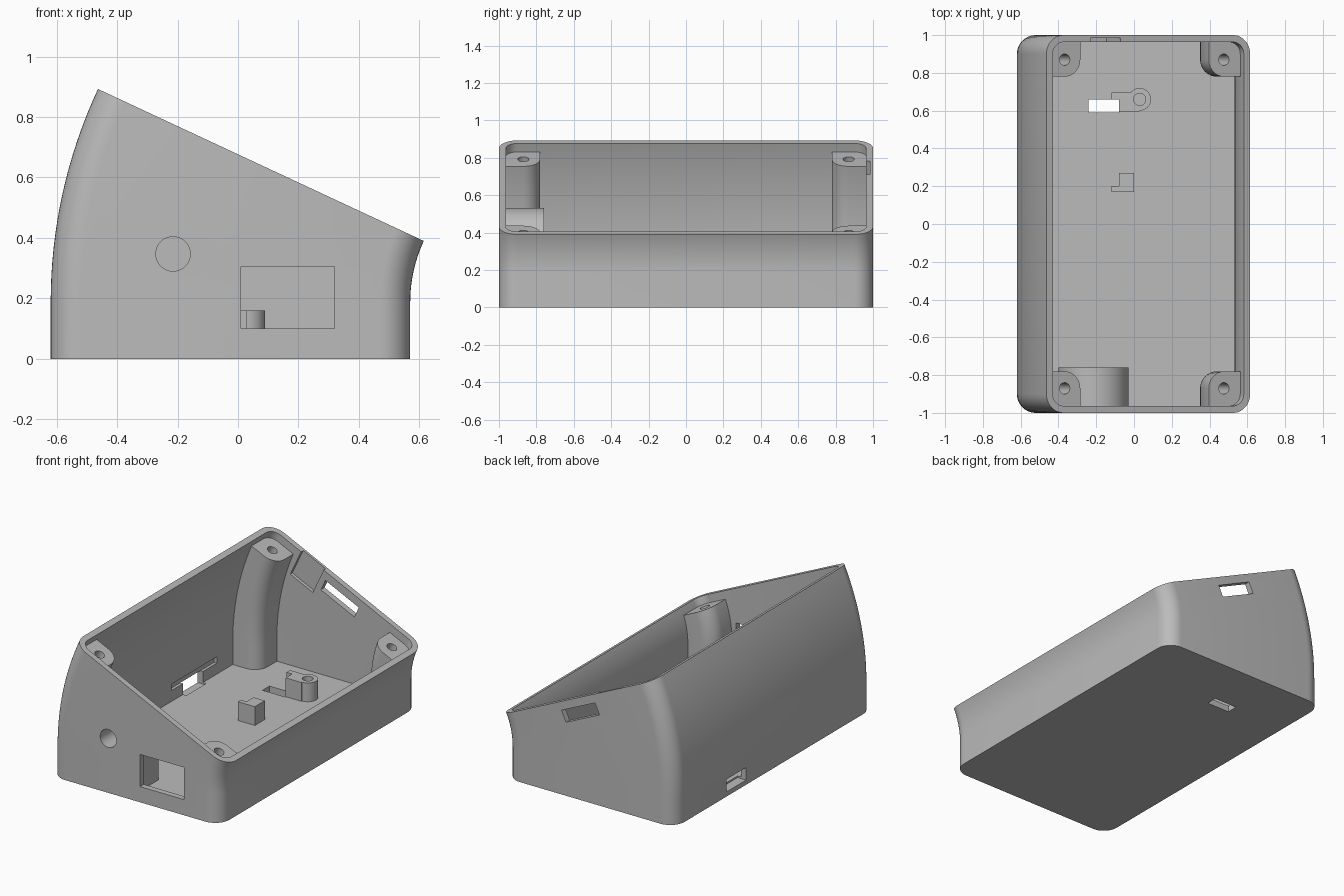
import bpy, bmesh
from math import sin, cos, asin, pi, radians
from mathutils import Matrix, Vector

if "Cube" in bpy.data.objects:
    bpy.data.objects.remove(bpy.data.objects["Cube"])

# Main dimensions: a rounded box that bends about a pivot beyond its low side
X0, X1, Y = -0.62, 0.57, 1.0
PIVOT_X, PIVOT_Z = 1.05, 0.187
TILT = radians(25)
WALL, FLOOR = 0.037, 0.04

grey = bpy.data.materials.new("grey plastic")
grey.use_nodes = True
grey.diffuse_color = (0.5, 0.5, 0.5, 1)
grey.node_tree.nodes["Principled BSDF"].inputs["Base Color"].default_value = (0.5, 0.5, 0.5, 1)


def make(name, bm):
    bmesh.ops.recalc_face_normals(bm, faces=bm.faces)
    mesh = bpy.data.meshes.new(name)
    bm.to_mesh(mesh)
    bm.free()
    mesh.materials.append(grey)
    ob = bpy.data.objects.new(name, mesh)
    bpy.context.collection.objects.link(ob)
    return ob


def loft(name, rings):
    bm = bmesh.new()
    loops = [[bm.verts.new(p) for p in ring] for ring in rings]
    n = len(loops[0])
    for a, b in zip(loops, loops[1:]):
        for i in range(n):
            j = (i + 1) % n
            bm.faces.new((a[i], a[j], b[j], b[i]))
    bm.faces.new(loops[0])
    bm.faces.new(loops[-1])
    return make(name, bm)


def bent_sweep(name, outline, bottom, drop=0.0, steps=16):
    """Sweep a plan outline straight up, then around the pivot to the tilted rim."""
    rings = [[(x, y, bottom) for x, y in outline]]
    for k in range(steps + 1):
        ring = []
        for x, y in outline:
            r = PIVOT_X - x
            a = (TILT - asin(drop / r)) * k / steps
            ring.append((PIVOT_X - r * cos(a), y, PIVOT_Z + r * sin(a)))
        rings.append(ring)
    return loft(name, rings)


def arc(cx, cy, r, start, end, n=10):
    return [(cx + r * cos(start + (end - start) * i / n),
             cy + r * sin(start + (end - start) * i / n)) for i in range(n + 1)]


def rounded_plan(inset, r):
    pts = []
    corners = ((X1, Y), (X0, Y), (X0, -Y), (X1, -Y))
    for q, (x, y) in enumerate(corners):
        sx, sy = (1 if x > 0 else -1), (1 if y > 0 else -1)
        pts += arc(x - sx * (inset + r), y - sy * (inset + r), r, q * pi / 2, (q + 1) * pi / 2)
    return pts


def box(name, x, y, z, tilt=0.0):
    """Box from ranges; a tilted one turns about its centre to follow the rim."""
    bm = bmesh.new()
    bmesh.ops.create_cube(bm, size=1)
    mid = Vector([(a + b) / 2 for a, b in (x, y, z)])
    size = [b - a for a, b in (x, y, z)]
    bm.transform(Matrix.Translation(mid) @ Matrix.Rotation(tilt, 4, 'Y') @ Matrix.Diagonal((*size, 1)))
    return make(name, bm)


def cylinder(name, centre, r, depth, axis='Z', tilt=0.0):
    bm = bmesh.new()
    bmesh.ops.create_cone(bm, cap_ends=True, segments=40, radius1=r, radius2=r, depth=depth)
    turn = Matrix.Rotation(pi / 2, 4, 'X') if axis == 'Y' else Matrix.Rotation(tilt, 4, 'Y')
    bm.transform(Matrix.Translation(centre) @ turn)
    return make(name, bm)


def boolean(ob, tool, operation='DIFFERENCE', keep=False):
    mod = ob.modifiers.new("cut", 'BOOLEAN')
    mod.operation, mod.object, mod.solver = operation, tool, 'EXACT'
    bpy.context.view_layer.objects.active = ob
    bpy.ops.object.modifier_apply(modifier=mod.name)
    if not keep:
        bpy.data.objects.remove(tool)


# Hollow shell
shell = bent_sweep("case_shell", rounded_plan(0, 0.1), 0)
boolean(shell, bent_sweep("cavity", rounded_plan(WALL, 0.063), FLOOR, drop=-0.03))

# Front port, side connector opening with inner groove, floor slot
boolean(shell, box("port", (0.01, 0.32), (-1.1, -0.9), (0.10, 0.305)))
boolean(shell, box("side_opening", (-0.7, -0.56), (0.28, 0.48), (0.03, 0.11)))
boolean(shell, box("side_groove", (-0.602, -0.56), (0.165, 0.62), (0.11, 0.15)))
boolean(shell, box("floor_slot", (-0.24, -0.08), (0.59, 0.66), (-0.1, 0.1)))

# Back wall: tilted window and shallow recess that opens through the rim
boolean(shell, box("back_window", (-0.086, 0.174), (0.9, 1.1), (0.52, 0.595), TILT))
boolean(shell, box("back_recess", (-0.267, -0.092), (0.94, 0.984), (0.573, 0.793), TILT))

# Arched block behind the round front hole
cx, cz, r = -0.215, 0.347, 0.185
section = [(cx - r, 0.02), (cx + r, 0.02)] + arc(cx, cz, r, 0, pi, 32)
arch = loft("arched_block", [[(x, y, z) for x, z in section] for y in (-0.98, -0.76)])
bore = cylinder("bore", (cx, -0.9, cz), 0.057, 0.5, 'Y')
boolean(shell, bore, keep=True)
boolean(arch, bore)

# Corner screw posts that follow the bend, each with a screw hole
INSET, POST_R, DROP = 0.13, 0.09, 0.05
edge = 0.033
reach = INSET + POST_R
plan = [(edge, edge), (reach, edge)] + arc(INSET, INSET, POST_R, 0, pi / 2) + [(edge, reach)]
posts = []
for side, x_wall, sx in (("high", X0, 1), ("low", X1, -1)):
    for end, sy in (("front", 1), ("back", -1)):
        outline = [(x_wall + sx * u, sy * (v - Y)) for u, v in plan]
        post = bent_sweep(f"{side}_{end}_post", outline, 0.02, DROP)
        rad = PIVOT_X - (x_wall + sx * INSET)
        top = Vector((PIVOT_X - rad * cos(TILT) - DROP * sin(TILT), sy * (INSET - Y),
                      PIVOT_Z + rad * sin(TILT) - DROP * cos(TILT)))
        boolean(post, cylinder("screw_hole", top, 0.03, 0.36, tilt=TILT))
        posts.append(post)

# Board supports on the floor
Z = (0.02, 0.16)
front_support = box("front_support", (-0.12, 0), (0.17, 0.20), Z)
boolean(front_support, box("leg", (-0.08, 0), (0.19, 0.27), Z), 'UNION')
back_support = box("back_support", (-0.12, 0.03), (0.66, 0.695), Z)
boolean(back_support, box("leg", (-0.08, 0.03), (0.595, 0.67), Z), 'UNION')
boolean(back_support, cylinder("boss", (0.03, 0.66, 0.09), 0.06, 0.14), 'UNION')
boolean(back_support, cylinder("boss_hole", (0.03, 0.66, 0.14), 0.032, 0.2))

# Smooth curved faces, keep edges crisp
bpy.ops.object.select_all(action='DESELECT')
for ob in [shell, arch, front_support, back_support] + posts:
    ob.select_set(True)
bpy.context.view_layer.objects.active = shell
bpy.ops.object.shade_smooth_by_angle(angle=radians(30))
